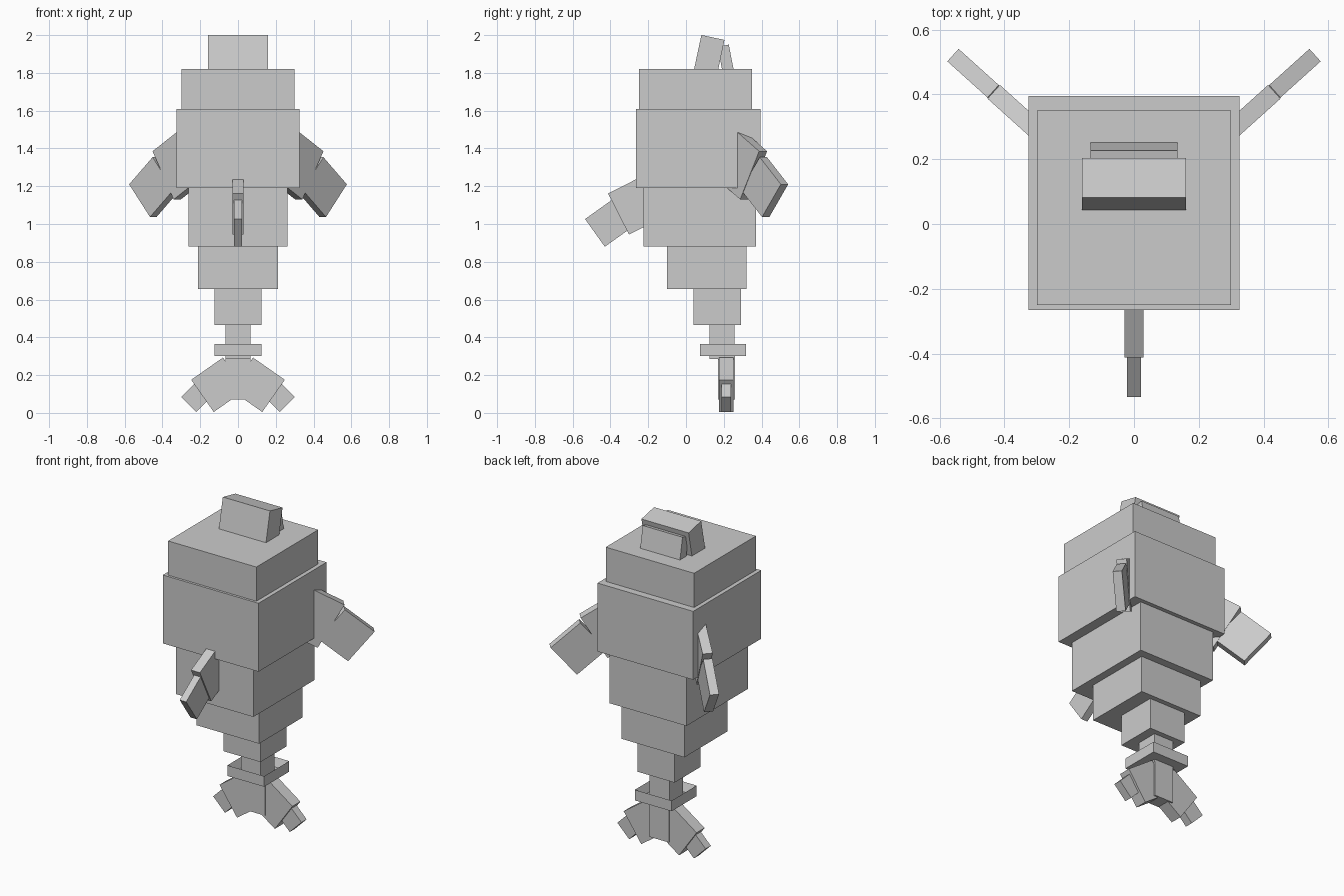
import bpy, bmesh
from math import radians
from mathutils import Matrix, Vector

cube = bpy.data.objects.get("Cube")
if cube:
    bpy.data.objects.remove(cube, do_unlink=True)

grey = bpy.data.materials.new("plain_grey")
grey.use_nodes = True
colour = (0.6, 0.6, 0.6, 1)
grey.diffuse_color = colour
grey.node_tree.nodes["Principled BSDF"].inputs["Base Color"].default_value = colour


def box(name, size, matrix, tray_depth=0):
    bm = bmesh.new()
    bmesh.ops.create_cube(bm, size=1, matrix=matrix @ Matrix.Diagonal((*size, 1)))
    if tray_depth:
        # hollow the upper face into a shallow tray
        bm.normal_update()
        top = max(bm.faces, key=lambda f: f.normal.z)
        bmesh.ops.inset_region(bm, faces=[top], thickness=0.03)
        bmesh.ops.translate(bm, verts=top.verts, vec=(0, 0, -tray_depth))
    mesh = bpy.data.meshes.new(name)
    bm.to_mesh(mesh)
    bm.free()
    mesh.materials.append(grey)
    obj = bpy.data.objects.new(name, mesh)
    bpy.context.collection.objects.link(obj)
    return obj


def block(name, half_width, y0, y1, z0, z1, **extra):
    centre = Vector((0, (y0 + y1) / 2, (z0 + z1) / 2))
    return box(name, (2 * half_width, y1 - y0, z1 - z0), Matrix.Translation(centre), **extra)


def limb(name, azimuth, tilt, tip, size, base=(0, 0)):
    """Slab whose outer end is at tip (reach, height), tilted downwards.
    size is length, thickness, breadth."""
    turn = Matrix.Rotation(radians(azimuth), 4, "Z")
    place = Matrix.Translation((base[0], base[1], 0)) @ turn @ Matrix.Translation((tip[0], 0, tip[1]))
    lean = Matrix.Rotation(radians(tilt), 4, "Y")
    return box(name, size, place @ lean @ Matrix.Translation((-size[0] / 2, 0, 0)))


# Stacked body, from head to tail
block("head", 0.30, -0.25, 0.35, 1.61, 1.82)
block("chest", 0.325, -0.265, 0.395, 1.19, 1.61)
block("belly", 0.262, -0.225, 0.37, 0.88, 1.19)
block("rear_body", 0.213, -0.10, 0.32, 0.655, 0.88)
block("tail_base", 0.125, 0.04, 0.29, 0.465, 0.655)
block("tail_stem", 0.067, 0.125, 0.258, 0.285, 0.465)
block("tail_ring", 0.125, 0.075, 0.318, 0.30, 0.365, tray_depth=0.05)
block("fluke_centre", 0.065, 0.17, 0.26, 0.07, 0.30)

# Snout, with the jaw behind it
limb("snout", 90, -78, (0.1425, 1.9875), (0.22, 0.32, 0.125))
limb("jaw", 90, -101, (0.197, 1.944), (0.18, 0.27, 0.06))

# Back fin
limb("back_fin_root", -90, 27, (0.357, 1.0525), (0.24, 0.06, 0.244))
limb("back_fin_tip", -90, 35.5, (0.482, 0.953), (0.2, 0.044, 0.18))

# Paired flippers and tail flukes
for side, s in (("left", 1), ("right", -1)):
    azimuth = 42 if s > 0 else 138
    base = (-0.009 * s, 0.01)
    limb(side + "_flipper_root", azimuth, 30.5, (0.52, 1.2575), (0.25, 0.057, 0.296), base)
    limb(side + "_flipper_tip", azimuth, 40.7, (0.69, 1.1235), (0.22, 0.052, 0.228), base)
    azimuth = 0 if s > 0 else 180
    base = (0, 0.2125)
    limb(side + "_fluke_root", azimuth, 35, (0.188, 0.09), (0.205, 0.077, 0.208), base)
    limb(side + "_fluke_tip", azimuth, 45, (0.26, 0.045), (0.12, 0.05, 0.113), base)
